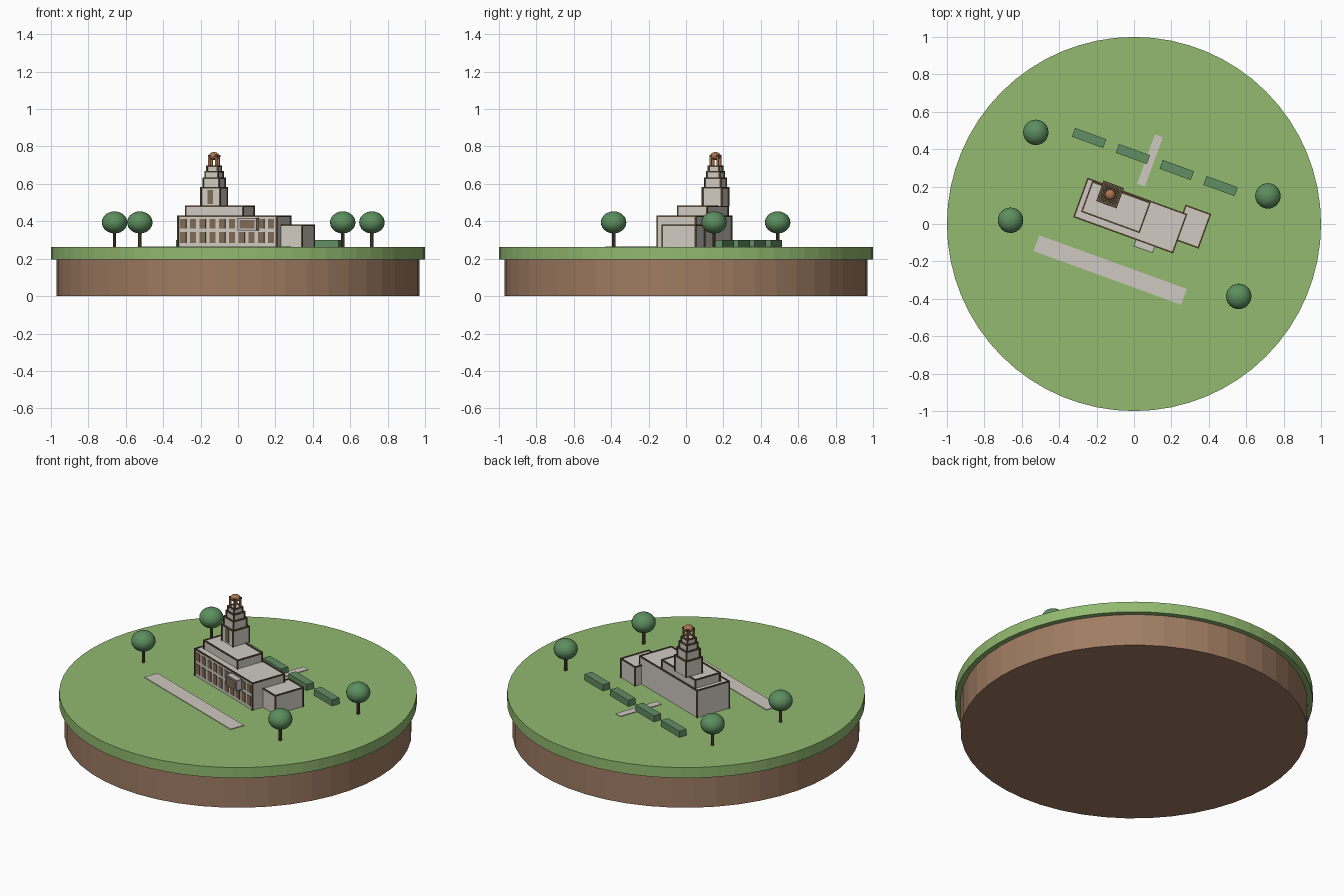
import bpy, math
from mathutils import Matrix, Vector

cube = bpy.data.objects.get("Cube")
if cube:
    bpy.data.objects.remove(cube, do_unlink=True)


def material(name, r, g, b):
    lin = [((c / 255 + 0.055) / 1.055) ** 2.4 for c in (r, g, b)] + [1]
    m = bpy.data.materials.new(name)
    m.use_nodes = True
    m.diffuse_color = lin
    m.node_tree.nodes["Principled BSDF"].inputs["Base Color"].default_value = lin
    return m


grass = material("grass green", 146, 186, 112)
earth = material("earth brown", 160, 124, 98)
stone = material("pale stone", 208, 203, 194)
paving = material("path stone", 207, 200, 193)
trim = material("dark trim", 92, 74, 54)
glass = material("window brown", 130, 108, 86)
frame = material("frame grey", 160, 162, 165)
leaf = material("tree green", 92, 142, 94)
hedge = material("hedge green", 98, 142, 100)
copper = material("lantern copper", 172, 116, 82)

GROUND = 0.262
TURN = Matrix.Rotation(math.radians(-20), 4, 'Z')
SITE = Matrix.Translation((-0.02, 0.045, 0)) @ TURN   # frame of the turned building


def finish(name, mat):
    ob = bpy.context.object
    ob.name = name
    ob.data.materials.append(mat)
    return ob


def box(name, lo, hi, mat, place=SITE):
    lo, hi = Vector(lo), Vector(hi)
    bpy.ops.mesh.primitive_cube_add(size=1)
    ob = finish(name, mat)
    ob.matrix_world = place @ Matrix.Translation((lo + hi) / 2) @ Matrix.Diagonal((*(hi - lo), 1))
    return ob


def drum(name, loc, radius, height, mat, sides):
    bpy.ops.mesh.primitive_cylinder_add(vertices=sides, radius=radius, depth=height,
                                        location=(loc[0], loc[1], loc[2] + height / 2))
    return finish(name, mat)


def ball(name, loc, scale, mat):
    bpy.ops.mesh.primitive_uv_sphere_add(segments=24, ring_count=14, radius=1, location=loc)
    ob = finish(name, mat)
    ob.scale = scale
    bpy.ops.object.shade_smooth()
    return ob


def edges(name, lo, hi, mat, t=0.004):
    """Thin beams along the upright and top edges of a block."""
    for x in (lo[0], hi[0]):
        for y in (lo[1], hi[1]):
            box(name + "_corner_trim", (x - t, y - t, lo[2]), (x + t, y + t, hi[2]), mat)
        box(name + "_side_trim", (x - t, lo[1] - t, hi[2] - t), (x + t, hi[1] + t, hi[2] + t), mat)
    for y in (lo[1], hi[1]):
        box(name + "_long_trim", (lo[0] - t, y - t, hi[2] - t), (hi[0] + t, y + t, hi[2] + t), mat)


def block(name, lo, hi):
    box(name, lo, hi, stone)
    edges(name, lo, hi, trim)


# Round base
drum("earth_base", (0, 0, 0), 0.97, 0.197, earth, 48)
drum("grass_disc", (0, 0, 0.197), 1.0, GROUND - 0.197, grass, 64)

# Building masses
block("main_hall", (-0.28, -0.108, GROUND), (0.28, 0.108, 0.428))
block("side_wing", (0.262, -0.037, GROUND), (0.4, 0.152, 0.378))
block("upper_storey", (-0.25, -0.067, 0.428), (0.075, 0.1, 0.48))

# Stepped tower
TX, TY = -0.14, 0.069
z = 0.48
for i, (width, top) in enumerate([(0.108, 0.578), (0.09, 0.63), (0.073, 0.666), (0.058, 0.695)]):
    h = width / 2
    block(f"tower_tier_{i + 1}", (TX - h, TY - h, z), (TX + h, TY + h, top))
    z = top
box("tower_window", (TX - 0.015, TY - 0.059, 0.492), (TX + 0.015, TY - 0.053, 0.568), glass)

# Open lantern with a round cap
for sx in (-1, 1):
    for sy in (-1, 1):
        x, y = TX + sx * 0.02, TY + sy * 0.02
        box("lantern_post", (x - 0.005, y - 0.005, 0.695), (x + 0.005, y + 0.005, 0.75), copper)
box("lantern_plate", (TX - 0.026, TY - 0.026, 0.745), (TX + 0.026, TY + 0.026, 0.755), trim)
ball("lantern_cap", SITE @ Vector((TX, TY, 0.749)), (0.028, 0.028, 0.021), copper)

# Two rows of front windows
for i in range(10):
    u = -0.25 + i * 0.0555
    for name, low, high in (("lower_window", 0.283, 0.342), ("upper_window", 0.362, 0.411)):
        box(name, (u - 0.017, -0.112, low), (u + 0.017, -0.106, high), glass)

# Framed bay over the entrance
lo, hi = (0.075, -0.145, 0.353), (0.178, -0.106, 0.415)
box("entrance_bay", lo, hi, paving)
box("entrance_bay_panel", (0.085, -0.148, 0.361), (0.168, -0.143, 0.407), glass)
edges("entrance_bay", lo, hi, frame, 0.003)
box("entrance_bay_sill", (0.072, -0.148, 0.35), (0.181, -0.106, 0.356), frame)


# Paths and hedges share the building's turn
def slab(name, x, y, length, width, height, mat):
    box(name, (-length / 2, -width / 2, GROUND), (length / 2, width / 2, GROUND + height),
        mat, Matrix.Translation((x, y, 0)) @ TURN)


slab("front_path", -0.127, -0.246, 0.84, 0.09, 0.004, paving)
slab("back_path", 0.0855, 0.34, 0.045, 0.28, 0.004, paving)
for i in range(4):
    slab("hedge", -0.24 + i * 0.2343, 0.46 - i * 0.0857, 0.177, 0.05, 0.038, hedge)

# Trees
for x, y in [(-0.525, 0.49), (-0.66, 0.02), (0.716, 0.15), (0.56, -0.387)]:
    drum("tree_trunk", (x, y, GROUND), 0.009, 0.1, trim, 8)
    ball("tree_crown", (x, y, 0.394), (0.068, 0.068, 0.059), leaf)
